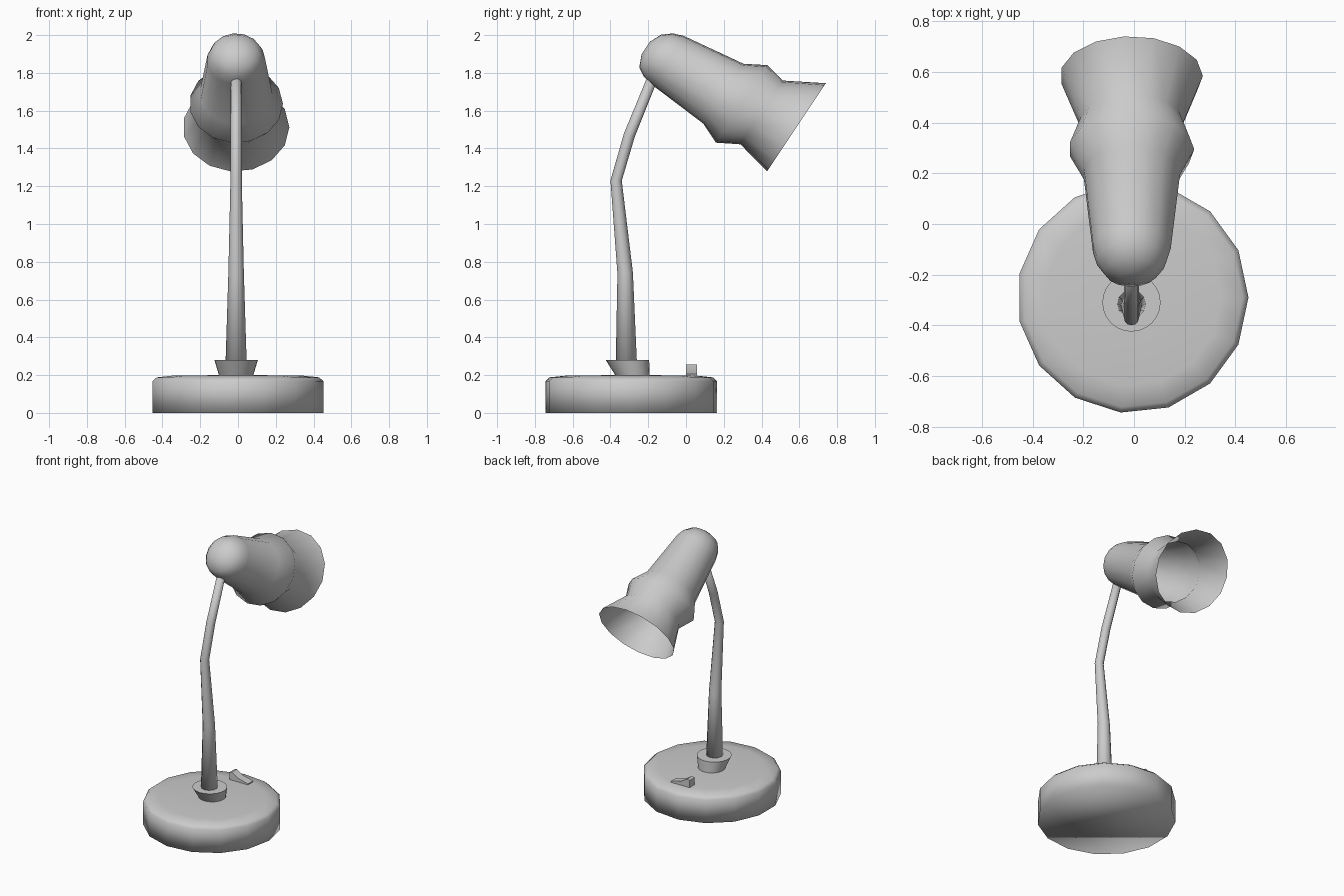
import bpy, bmesh, math
from mathutils import Vector

cube = bpy.data.objects.get("Cube")
if cube:
    bpy.data.objects.remove(cube)

gray = bpy.data.materials.new("light_gray")
gray.use_nodes = True
color = (0.6, 0.6, 0.6, 1)
gray.diffuse_color = color
gray.node_tree.nodes["Principled BSDF"].inputs["Base Color"].default_value = color

CENTER_X = -0.01
SIDES = 15


def finish(name, bm, smooth_angle=None):
    mesh = bpy.data.meshes.new(name)
    bm.to_mesh(mesh)
    bm.free()
    mesh.materials.append(gray)
    obj = bpy.data.objects.new(name, mesh)
    bpy.context.collection.objects.link(obj)
    mesh.polygons.foreach_set("use_smooth", [True] * len(mesh.polygons))
    if smooth_angle:
        bpy.ops.object.select_all(action="DESELECT")
        obj.select_set(True)
        bpy.context.view_layer.objects.active = obj
        bpy.ops.object.shade_smooth_by_angle(angle=math.radians(smooth_angle))
    return obj


def loft(name, rings, sides, cap_start=True, cap_end=True, smooth_angle=None):
    """Skin circles given as (centre, second ring axis, radius); the first axis is x."""
    bm = bmesh.new()
    loops = []
    for centre, axis, radius in rings:
        loop = []
        for i in range(sides):
            a = math.tau * i / sides
            offset = Vector((math.cos(a), 0, 0)) + axis * math.sin(a)
            loop.append(bm.verts.new(centre + offset * radius))
        loops.append(loop)
    for low, high in zip(loops, loops[1:]):
        for i in range(sides):
            j = (i + 1) % sides
            bm.faces.new((low[i], low[j], high[j], high[i]))
    if cap_start:
        bm.faces.new(loops[0][::-1])
    if cap_end:
        bm.faces.new(loops[-1])
    return finish(name, bm, smooth_angle)


Y = Vector((0, 1, 0))

# Round weighted base with a softened upper rim
base_profile = [(0, 0.457), (0.168, 0.457), (0.188, 0.435), (0.197, 0.35), (0.2, 0.1)]
loft("base", [(Vector((-0.005, -0.29, z)), Y, r) for z, r in base_profile], SIDES)

# Flared collar around the foot of the stem
collar = [(0.19, -0.28, 0.088), (0.28, -0.31, 0.115)]
loft("collar", [(Vector((CENTER_X, y, z)), Y, r) for z, y, r in collar],
     24, smooth_angle=40)

# Tapered, bent stem: (y, z, radius)
stem = [(-0.315, 0.2, 0.058), (-0.322, 0.74, 0.041), (-0.37, 1.23, 0.03),
        (-0.30, 1.47, 0.03), (-0.17, 1.79, 0.028)]
points = [Vector((CENTER_X, y, z)) for y, z, r in stem]
rings = []
for i, (y, z, r) in enumerate(stem):
    tangent = (points[min(i + 1, len(points) - 1)] - points[max(i - 1, 0)]).normalized()
    rings.append((points[i], tangent.cross(Vector((1, 0, 0))), r))
loft("stem", rings, 12)

# Tilted lamp shade, open at the mouth: (distance along axis, sideways shift, radius)
mouth = Vector((CENTER_X, 0.585, 1.512))
axis = Vector((0, 0.832, -0.555))
up = Vector((0, 0.555, 0.832))
shade = [(-0.897, -0.094, 0.04), (-0.868, -0.094, 0.105), (-0.82, -0.088, 0.139),
         (-0.765, -0.083, 0.155), (-0.42, -0.067, 0.192), (-0.31, -0.058, 0.248),
         (-0.197, -0.037, 0.204), (0, 0, 0.282)]
loft("shade", [(mouth + axis * t + up * c, up, r) for t, c, r in shade],
     SIDES, cap_end=False)

# Wedge-shaped rocker switch on the base, behind the stem
bm = bmesh.new()
outline = [(-0.07, 0.19), (0.08, 0.19), (0.08, 0.205), (0.0, 0.225), (-0.05, 0.255), (-0.07, 0.25)]
front = [bm.verts.new((x, 0.0, z)) for x, z in outline]
back = [bm.verts.new((x, 0.058, z)) for x, z in outline]
bm.faces.new(front)
bm.faces.new(back[::-1])
for i in range(len(outline)):
    j = (i + 1) % len(outline)
    bm.faces.new((front[j], front[i], back[i], back[j]))
finish("switch", bm, 40)
